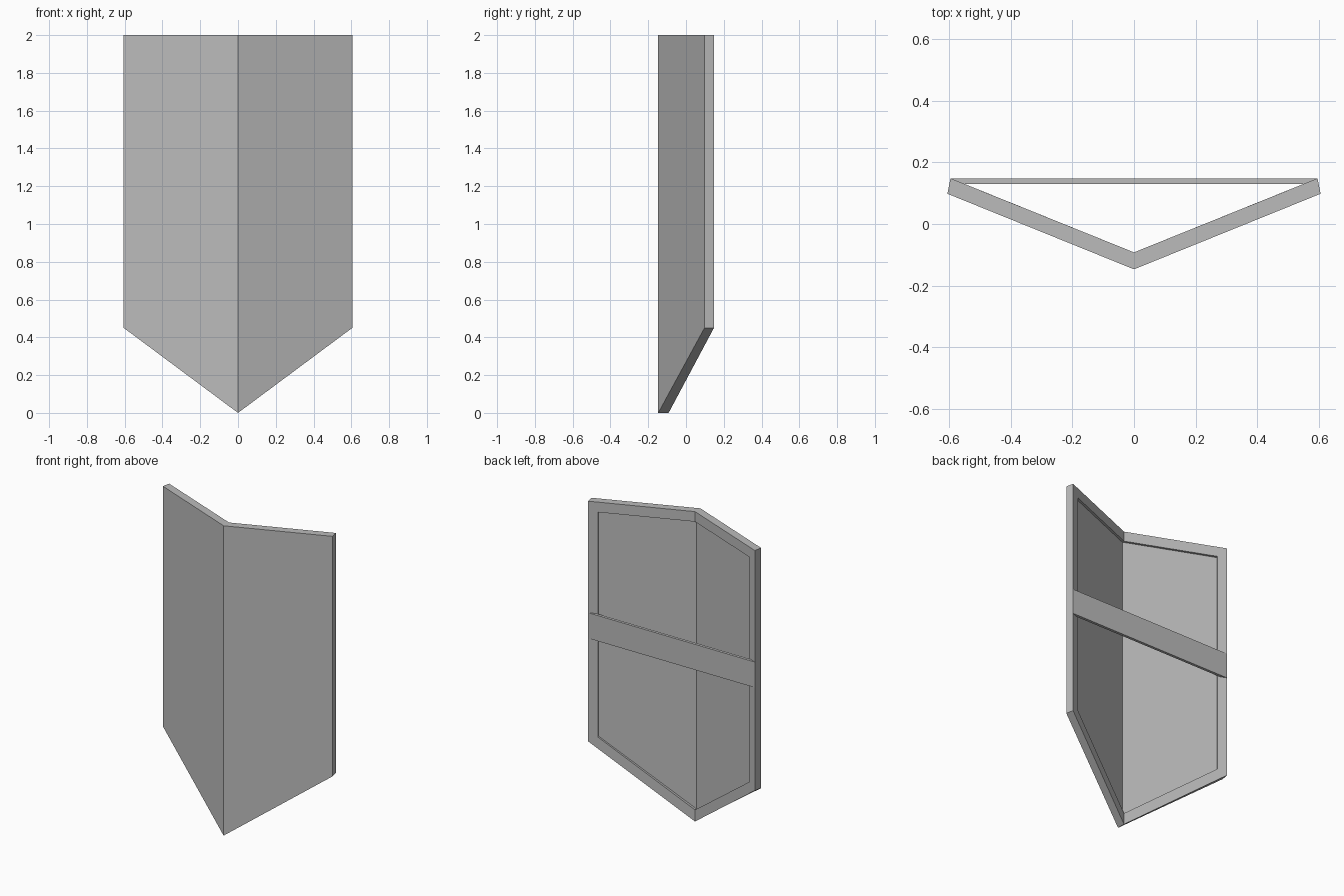
import bpy
import bmesh

cube = bpy.data.objects.get("Cube")
if cube:
    bpy.data.objects.remove(cube, do_unlink=True)

grey = bpy.data.materials.new("plain grey")
grey.use_nodes = True
grey.diffuse_color = (0.5, 0.5, 0.5, 1)
grey.node_tree.nodes["Principled BSDF"].inputs["Base Color"].default_value = (0.5, 0.5, 0.5, 1)


def finish(bm, name):
    bmesh.ops.recalc_face_normals(bm, faces=bm.faces)
    mesh = bpy.data.meshes.new(name)
    bm.to_mesh(mesh)
    bm.free()
    mesh.materials.append(grey)
    obj = bpy.data.objects.new(name, mesh)
    bpy.context.collection.objects.link(obj)
    return obj


def outline(bm, half_width, y_mid, y_side, z_top, z_side, z_tip):
    """Six-point shield outline folded along its vertical centre line."""
    points = [(0, y_mid, z_top), (half_width, y_side, z_top),
              (half_width, y_side, z_side), (0, y_mid, z_tip),
              (-half_width, y_side, z_side), (-half_width, y_side, z_top)]
    return [bm.verts.new(p) for p in points]


# Folded shield plate: front, back edge, rim and sunken back panel
bm = bmesh.new()
rings = [
    outline(bm, 0.605, -0.147, 0.098, 2.0, 0.45, 0.0),
    outline(bm, 0.595, -0.092, 0.148, 2.0, 0.45, 0.0),
    outline(bm, 0.540, -0.092, 0.126, 1.935, 0.483, 0.075),
    outline(bm, 0.546, -0.108, 0.112, 1.935, 0.483, 0.075),
]
for a, b in zip(rings, rings[1:]):
    for i in range(6):
        j = (i + 1) % 6
        bm.faces.new((a[i], a[j], b[j], b[i]))
for ring in (rings[0], rings[-1]):
    bm.faces.new(ring[:4])
    bm.faces.new(ring[3:] + ring[:1])
finish(bm, "shield_plate")

# Flat grip strap across the back, tapered to meet the rim
bm = bmesh.new()
profile = [(-0.595, 0.148), (0.595, 0.148), (0.55, 0.13), (-0.55, 0.13)]
base = bm.faces.new([bm.verts.new((x, y, 1.115)) for x, y in profile])
top = bmesh.ops.extrude_face_region(bm, geom=[base])["geom"]
bmesh.ops.translate(bm, vec=(0, 0, 0.165),
                    verts=[v for v in top if isinstance(v, bmesh.types.BMVert)])
finish(bm, "grip_strap")
